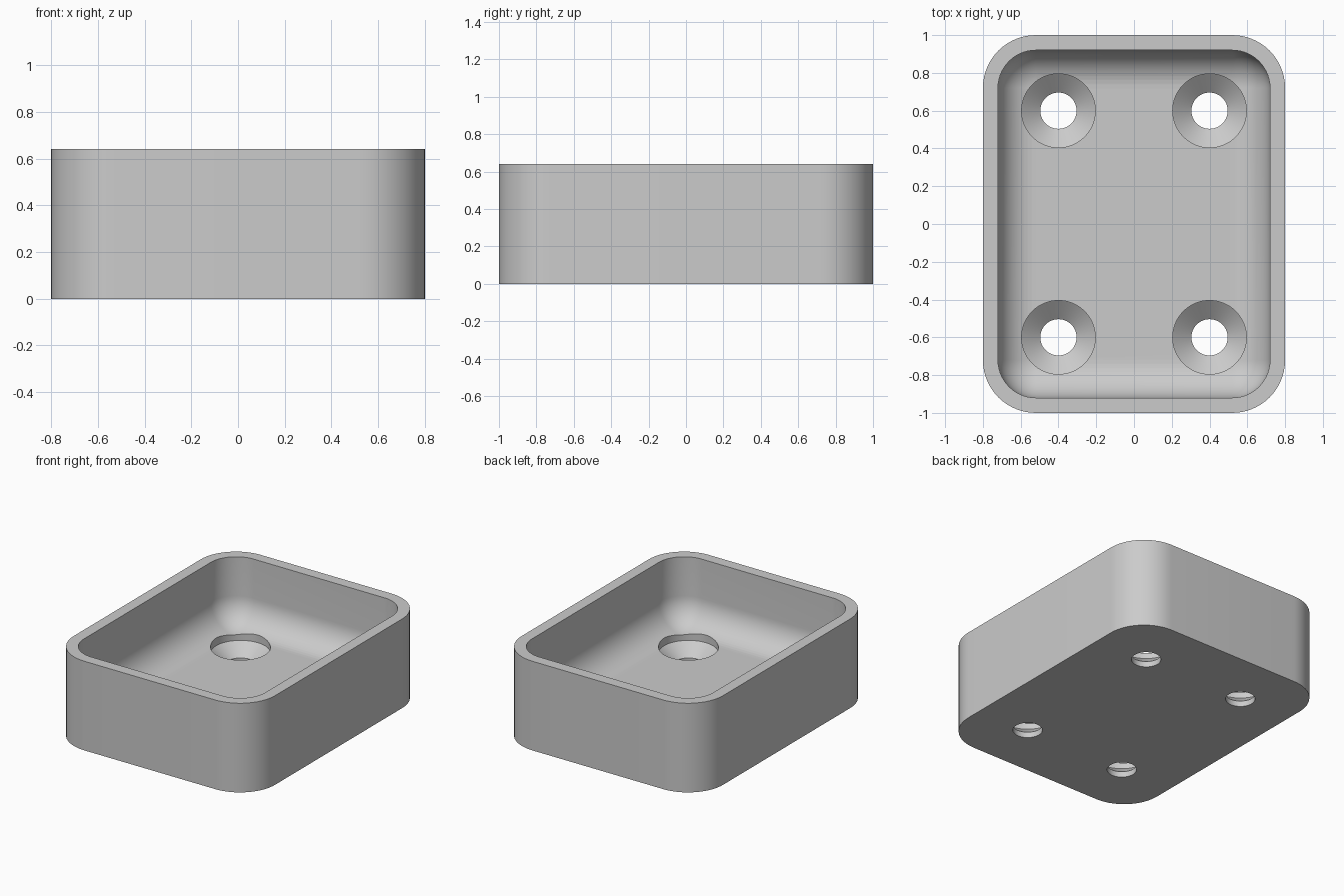
import bpy
import bmesh
from math import sin, cos, pi, radians

cube = bpy.data.objects.get("Cube")
if cube:
    bpy.data.objects.remove(cube, do_unlink=True)

HALF_X, HALF_Y, HEIGHT = 0.8, 1.0, 0.64
WALL, FLOOR = 0.08, 0.16
OUTER_R, INNER_R = 0.28, 0.2
STEPS = 14

grey = bpy.data.materials.new("plain grey")
grey.use_nodes = True
colour = (0.6, 0.6, 0.6, 1)
grey.diffuse_color = colour
grey.node_tree.nodes["Principled BSDF"].inputs["Base Color"].default_value = colour


def rounded_ring(bm, inset, radius, z):
    """Rounded rectangle of vertices, set in from the outer outline."""
    cx, cy = HALF_X - inset - radius, HALF_Y - inset - radius
    ring = []
    for quarter, (sx, sy) in enumerate([(1, 1), (-1, 1), (-1, -1), (1, -1)]):
        for i in range(STEPS + 1):
            a = (quarter + i / STEPS) * pi / 2
            ring.append(bm.verts.new((sx * cx + radius * cos(a),
                                      sy * cy + radius * sin(a), z)))
    return ring


def circle_ring(bm, x, y, radius, z, sides=64):
    angles = [2 * pi * i / sides for i in range(sides)]
    return [bm.verts.new((x + radius * cos(a), y + radius * sin(a), z)) for a in angles]


def loft(bm, rings):
    """Skin a stack of rings and cap both ends."""
    for low, high in zip(rings, rings[1:]):
        for i in range(len(low)):
            j = (i + 1) % len(low)
            bm.faces.new((low[i], low[j], high[j], high[i]))
    bm.faces.new(rings[0][::-1])
    bm.faces.new(rings[-1])


def to_object(bm, name):
    bmesh.ops.remove_doubles(bm, verts=bm.verts, dist=0.0001)
    bmesh.ops.recalc_face_normals(bm, faces=bm.faces)
    mesh = bpy.data.meshes.new(name)
    bm.to_mesh(mesh)
    bm.free()
    mesh.materials.append(grey)
    obj = bpy.data.objects.new(name, mesh)
    bpy.context.collection.objects.link(obj)
    return obj


# Open tray: outer wall, rim, inner wall and the rounded cove down to the floor
bm = bmesh.new()
rings = [rounded_ring(bm, 0, OUTER_R, 0),
         rounded_ring(bm, 0, OUTER_R, HEIGHT),
         rounded_ring(bm, WALL, INNER_R, HEIGHT)]
for i in range(STEPS + 1):
    a = pi / 2 * i / STEPS
    rings.append(rounded_ring(bm, WALL + INNER_R * (1 - cos(a)), INNER_R * cos(a),
                              FLOOR + INNER_R * (1 - sin(a))))
loft(bm, rings)
tray = to_object(bm, "tray")

# Countersunk screw holes with clearance for the screw heads
bm = bmesh.new()
profile = [(0.096, -0.1), (0.096, 0.04), (0.195, 0.12), (0.195, 0.6)]
for x in (-0.4, 0.4):
    for y in (-0.6, 0.6):
        loft(bm, [circle_ring(bm, x, y, r, z) for r, z in profile])
cutter = to_object(bm, "screw_hole_cutter")
cutter.hide_render = True

holes = tray.modifiers.new("screw holes", "BOOLEAN")
holes.operation = "DIFFERENCE"
holes.solver = "EXACT"
holes.object = cutter

bpy.ops.object.select_all(action="DESELECT")
tray.select_set(True)
bpy.context.view_layer.objects.active = tray
bpy.ops.object.modifier_apply(modifier=holes.name)
bpy.data.objects.remove(cutter, do_unlink=True)
bpy.ops.object.shade_smooth_by_angle(angle=radians(25))
